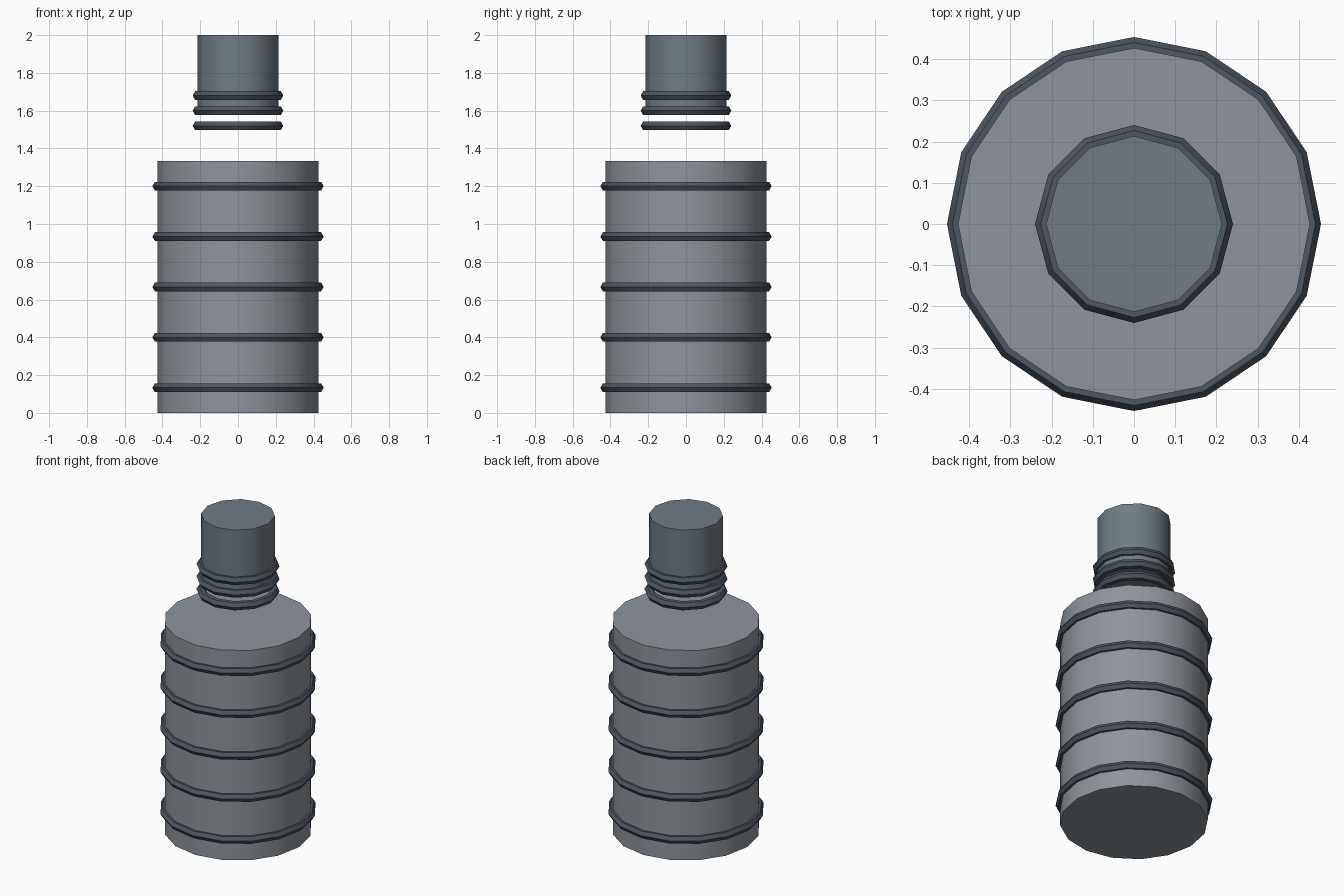
import bpy
from math import radians

if "Cube" in bpy.data.objects:
    bpy.data.objects.remove(bpy.data.objects["Cube"])


def material(name, rgb):
    m = bpy.data.materials.new(name)
    m.diffuse_color = (*rgb, 1)
    m.use_nodes = True
    m.node_tree.nodes["Principled BSDF"].inputs["Base Color"].default_value = m.diffuse_color
    return m


BODY = material("body_grey", (0.27, 0.30, 0.33))
NECK = material("neck_grey", (0.16, 0.20, 0.23))
RING = material("ring_grey", (0.075, 0.095, 0.12))


def finish(name, mat):
    ob = bpy.context.object
    ob.name = name
    ob.data.materials.append(mat)
    bpy.ops.object.shade_smooth_by_angle(angle=radians(35))


def cylinder(name, radius, z0, z1, sides, mat):
    bpy.ops.mesh.primitive_cylinder_add(vertices=sides, radius=radius, depth=z1 - z0,
                                        location=(0, 0, (z0 + z1) / 2))
    finish(name, mat)


def ring(name, radius, z, sides):
    bpy.ops.mesh.primitive_torus_add(major_radius=radius, minor_radius=0.0267,
                                     major_segments=sides, minor_segments=6,
                                     location=(0, 0, z))
    finish(name, RING)


# Main body with five evenly spaced bands
cylinder("body", 0.4267, 0, 1.3333, 16, BODY)
for i in range(5):
    ring(f"body_ring_{i + 1}", 0.4267, 0.1333 + 0.2667 * i, 16)

# Floating neck with three thread rings, the lowest hanging free
cylinder("neck", 0.2133, 1.6, 2.0, 12, NECK)
for i in range(3):
    ring(f"neck_ring_{i + 1}", 0.2133, 1.52 + 0.08 * i, 12)
